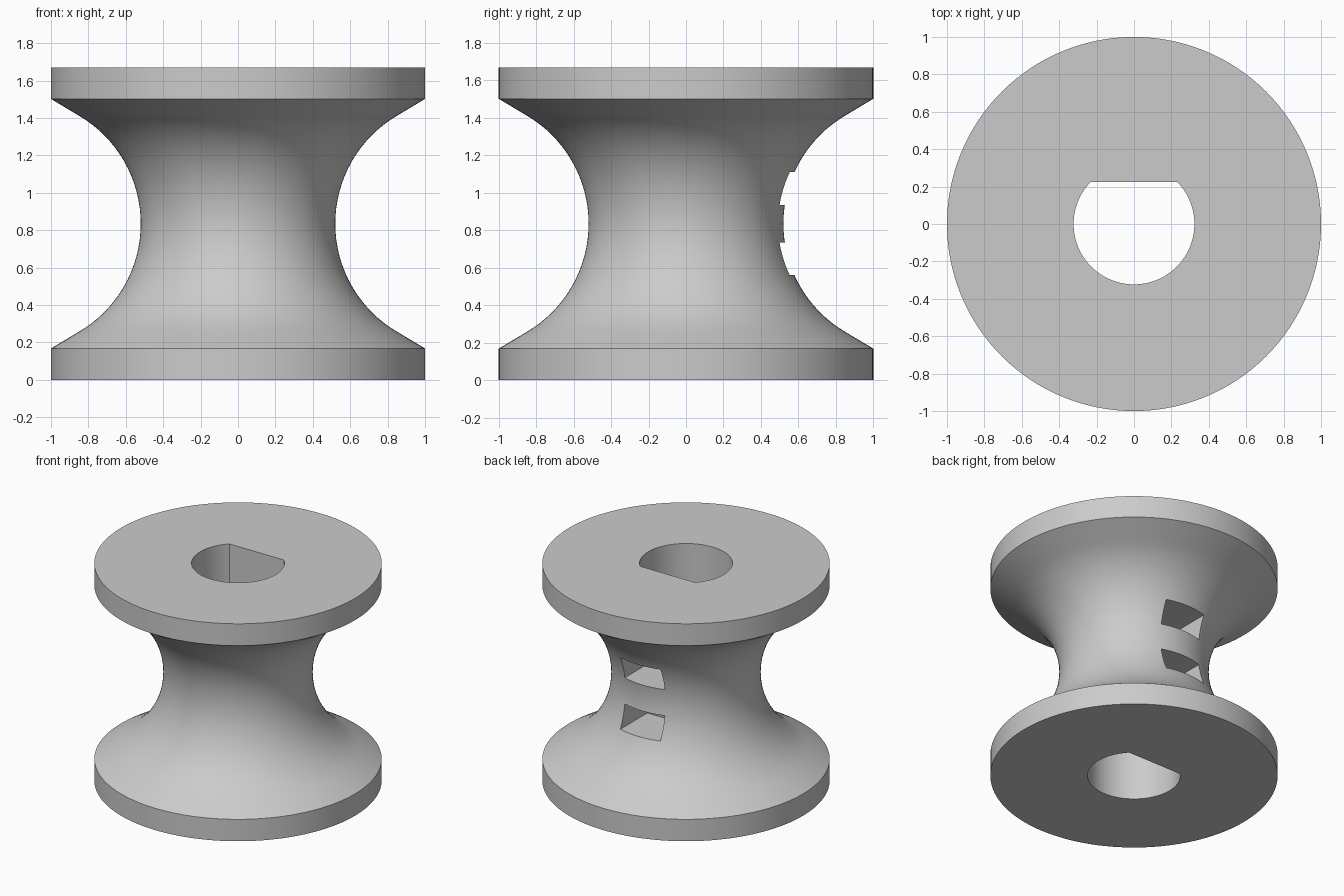
import bpy, bmesh, math

if "Cube" in bpy.data.objects:
    bpy.data.objects.remove(bpy.data.objects["Cube"])

H, MID = 1.67, 0.835          # total height, waist height
FLANGE = 0.168                # flange thickness
WAIST, ARC = 0.52, 0.67       # waist radius, groove arc radius
SEG = 128

grey = bpy.data.materials.new("grey plastic")
grey.diffuse_color = (0.6, 0.6, 0.6, 1)
grey.use_nodes = True
grey.node_tree.nodes["Principled BSDF"].inputs["Base Color"].default_value = grey.diffuse_color


def make_object(name, bm):
    bmesh.ops.remove_doubles(bm, verts=bm.verts, dist=1e-5)
    bmesh.ops.recalc_face_normals(bm, faces=bm.faces)
    mesh = bpy.data.meshes.new(name)
    bm.to_mesh(mesh)
    bm.free()
    mesh.materials.append(grey)
    ob = bpy.data.objects.new(name, mesh)
    bpy.context.collection.objects.link(ob)
    return ob


def prism(name, outline, z0, z1):
    bm = bmesh.new()
    face = bm.faces.new([bm.verts.new((x, y, z0)) for x, y in outline])
    ext = bmesh.ops.extrude_face_region(bm, geom=[face])
    bmesh.ops.translate(bm, vec=(0, 0, z1 - z0),
                        verts=[g for g in ext["geom"] if isinstance(g, bmesh.types.BMVert)])
    return make_object(name, bm)


# Spool profile: flanges, short cones, and a concave arc around the waist
profile = [(0, 0), (1, 0), (1, FLANGE)]
for i in range(33):
    a = math.radians(-60 + 120 * i / 32)
    profile.append((WAIST + ARC * (1 - math.cos(a)), MID + ARC * math.sin(a)))
profile += [(1, H - FLANGE), (1, H), (0, H)]

bm = bmesh.new()
verts = [bm.verts.new((r, 0, z)) for r, z in profile]
edges = [bm.edges.new(pair) for pair in zip(verts, verts[1:])]
bmesh.ops.spin(bm, geom=verts + edges, cent=(0, 0, 0), axis=(0, 0, 1),
               angle=math.tau, steps=SEG, use_duplicate=False)
bmesh.ops.remove_doubles(bm, verts=bm.verts, dist=1e-5)
bmesh.ops.dissolve_limit(bm, angle_limit=0.001, verts=bm.verts, edges=bm.edges)
spool = make_object("spool", bm)

# D-shaped shaft bore with its flat towards the back
R, FLAT = 0.323, 0.225
a0 = math.pi - math.asin(FLAT / R)
sweep = math.pi + 2 * math.asin(FLAT / R)
bore = prism("shaft_bore_cutter",
             [(R * math.cos(a0 + sweep * i / 80), R * math.sin(a0 + sweep * i / 80))
              for i in range(81)], -0.2, H + 0.2)

# Two rectangular slots through the back of the waist into the bore
slot_outline = [(-0.17, 0.1), (0.17, 0.1), (0.17, 0.8), (-0.17, 0.8)]
slots = [prism("lower_slot_cutter", slot_outline, 0.56, 0.735),
         prism("upper_slot_cutter", slot_outline, 0.935, 1.11)]

for cutter in [bore] + slots:
    mod = spool.modifiers.new(cutter.name, "BOOLEAN")
    mod.operation = "DIFFERENCE"
    mod.solver = "EXACT"
    mod.object = cutter
    cutter.hide_render = True

# Apply the cuts, then remove the cutters
bpy.context.view_layer.objects.active = spool
spool.select_set(True)
for mod in list(spool.modifiers):
    bpy.ops.object.modifier_apply(modifier=mod.name)
for cutter in [bore] + slots:
    bpy.data.objects.remove(cutter)

bpy.ops.object.shade_smooth_by_angle(angle=math.radians(25))
